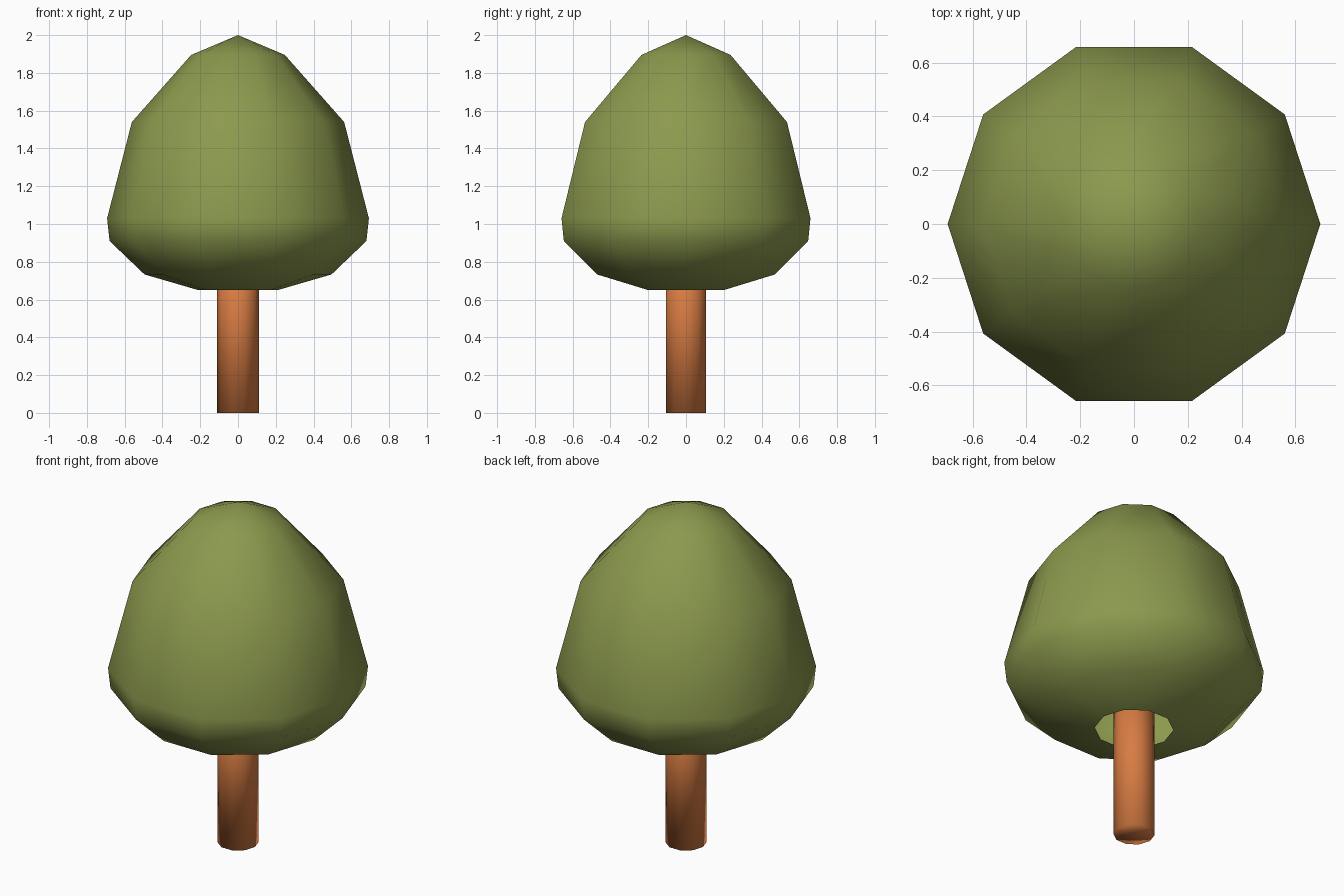
import bpy, bmesh, math

if "Cube" in bpy.data.objects:
    bpy.data.objects.remove(bpy.data.objects["Cube"])

SIDES = 10


def material(name, rgb):
    m = bpy.data.materials.new(name)
    m.diffuse_color = (*rgb, 1.0)
    m.use_nodes = True
    m.node_tree.nodes["Principled BSDF"].inputs["Base Color"].default_value = m.diffuse_color
    return m


def lathe(name, profile, mat):
    """Ten-sided smooth solid from (radius, z) points, bottom to top; radius 0 is a pole."""
    bm = bmesh.new()
    rings = []
    for r, z in profile:
        if r == 0:
            rings.append([bm.verts.new((0, 0, z))] * SIDES)
        else:
            angles = [math.tau * i / SIDES for i in range(SIDES)]
            rings.append([bm.verts.new((r * math.cos(a), r * math.sin(a), z)) for a in angles])
    for low, high in zip(rings, rings[1:]):
        for i in range(SIDES):
            j = (i + 1) % SIDES
            corners = dict.fromkeys((low[i], low[j], high[j], high[i]))
            bm.faces.new(list(corners)).smooth = True
    mesh = bpy.data.meshes.new(name)
    bm.to_mesh(mesh)
    bm.free()
    mesh.materials.append(mat)
    obj = bpy.data.objects.new(name, mesh)
    bpy.context.collection.objects.link(obj)
    return obj


leaf_green = material("leaf_green", (0.26, 0.32, 0.075))
bark_orange = material("bark_orange", (0.68, 0.20, 0.055))

# Trunk, running up into the hollow crown
lathe("trunk", [(0, 0), (0.11, 0), (0.11, 0.95), (0, 0.95)], bark_orange)

# Crown, open underneath around the trunk
lathe("crown", [(0.21, 0.65), (0.495, 0.733), (0.68, 0.91), (0.693, 1.03),
                (0.562, 1.54), (0.248, 1.895), (0, 2.0)], leaf_green)
